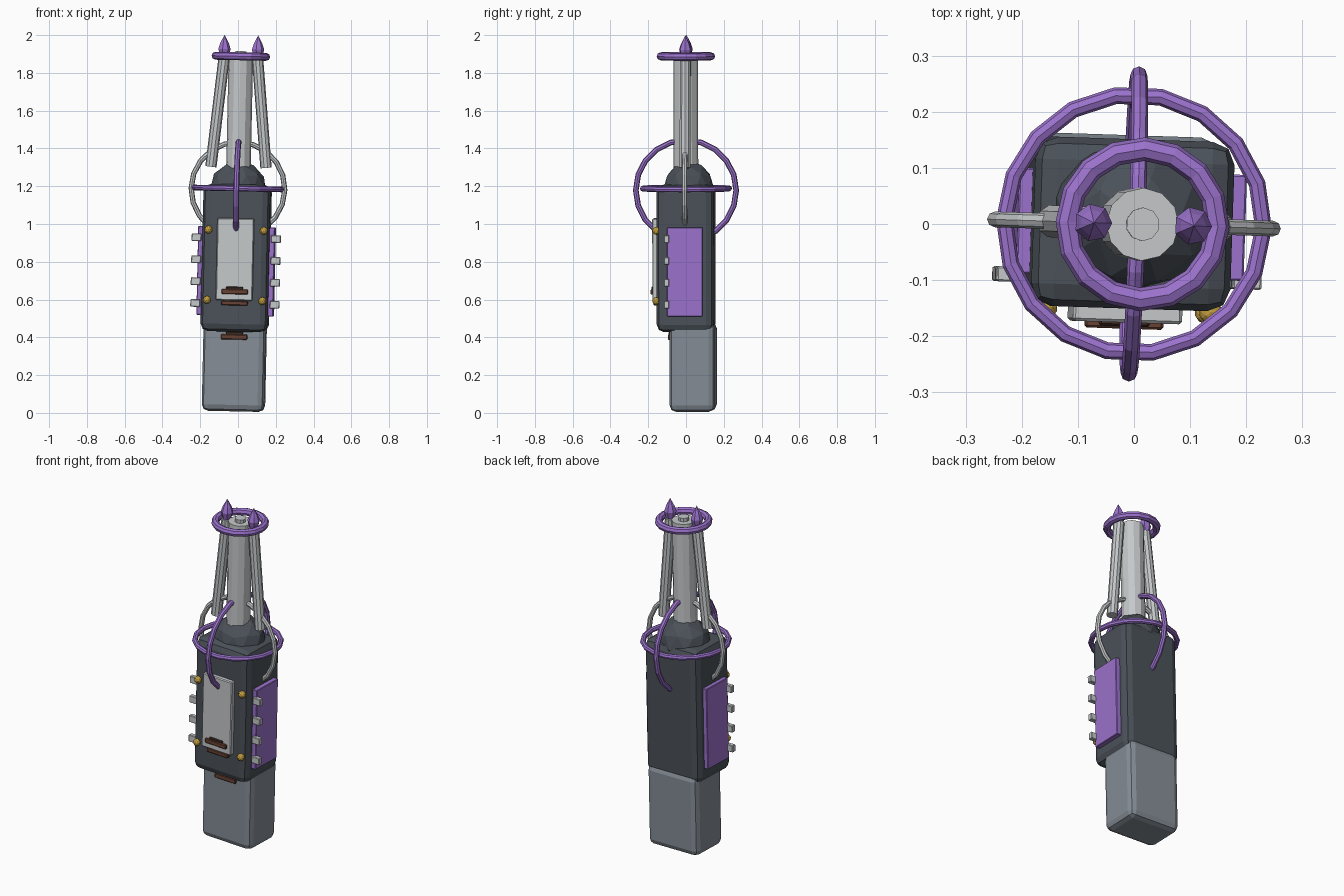
import bpy, bmesh, math
from mathutils import Matrix, Vector

if "Cube" in bpy.data.objects:
    bpy.data.objects.remove(bpy.data.objects["Cube"])

# Whole model leans very slightly about a pivot at ring height
PIVOT = Vector((0, 0, 1.19))
LEAN = (Matrix.Translation(PIVOT) @ Matrix.Rotation(math.radians(-1.9), 4, 'Z')
        @ Matrix.Rotation(math.radians(1.25), 4, 'Y') @ Matrix.Translation(-PIVOT))


def material(name, rgb):
    m = bpy.data.materials.new(name)
    m.diffuse_color = (*rgb, 1)
    m.use_nodes = True
    m.node_tree.nodes["Principled BSDF"].inputs["Base Color"].default_value = m.diffuse_color
    return m


SLATE = material("dark slate", (0.07, 0.083, 0.1))
GREY = material("mid grey", (0.235, 0.268, 0.305))
LIGHT = material("light grey", (0.56, 0.58, 0.59))
PURPLE = material("purple", (0.33, 0.17, 0.61))
GOLD = material("gold", (0.56, 0.35, 0.05))
BROWN = material("brown", (0.14, 0.054, 0.034))
DARK_BROWN = material("dark brown", (0.05, 0.025, 0.018))


def finish(bm, name, mat):
    bmesh.ops.recalc_face_normals(bm, faces=bm.faces)
    bm.transform(LEAN)
    me = bpy.data.meshes.new(name)
    bm.to_mesh(me)
    bm.free()
    me.materials.append(mat)
    ob = bpy.data.objects.new(name, me)
    bpy.context.collection.objects.link(ob)
    return ob


def box(name, lo, hi, mat, bevel=0.0, segs=1):
    lo, hi = Vector(lo), Vector(hi)
    bm = bmesh.new()
    bmesh.ops.create_cube(bm, size=1, matrix=Matrix.Translation((lo + hi) / 2)
                          @ Matrix.Diagonal((*(hi - lo), 1)))
    if bevel:
        bmesh.ops.bevel(bm, geom=bm.edges[:], offset=bevel, segments=segs,
                        profile=0.5, affect='EDGES')
    return finish(bm, name, mat)


def tube(name, a, b, r, sides, mat):
    a, b = Vector(a), Vector(b)
    rot = (b - a).to_track_quat('Z', 'Y').to_matrix().to_4x4()
    bm = bmesh.new()
    bmesh.ops.create_cone(bm, cap_ends=True, segments=sides, radius1=r, radius2=r,
                          depth=(b - a).length, matrix=Matrix.Translation((a + b) / 2) @ rot)
    return finish(bm, name, mat)


def lathe(name, profile, centre, sides, mat):
    bm = bmesh.new()
    verts = [bm.verts.new((r, 0, z)) for r, z in profile]
    edges = [bm.edges.new(p) for p in zip(verts, verts[1:])]
    bmesh.ops.spin(bm, geom=verts + edges, axis=(0, 0, 1), cent=(0, 0, 0),
                   steps=sides, angle=math.tau)
    bmesh.ops.remove_doubles(bm, verts=bm.verts, dist=1e-5)
    bm.transform(Matrix.Translation(centre))
    return finish(bm, name, mat)


def ring(name, centre, major, minor, mat, rot=Matrix.Identity(4), segs=18, sides=8):
    bm = bmesh.new()
    loops = []
    for i in range(segs):
        a = math.tau * i / segs
        loop = []
        for j in range(sides):
            b = math.tau * j / sides
            r = major + minor * math.cos(b)
            loop.append(bm.verts.new((r * math.cos(a), r * math.sin(a), minor * math.sin(b))))
        loops.append(loop)
    for i in range(segs):
        p, q = loops[i], loops[(i + 1) % segs]
        for j in range(sides):
            k = (j + 1) % sides
            bm.faces.new((p[j], q[j], q[k], p[k]))
    bm.transform(Matrix.Translation(centre) @ rot)
    return finish(bm, name, mat)


def ball(name, centre, scale, mat, subdiv=2):
    bm = bmesh.new()
    bmesh.ops.create_icosphere(bm, subdivisions=subdiv, radius=1,
                               matrix=Matrix.Translation(centre) @ Matrix.Diagonal((*scale, 1)))
    return finish(bm, name, mat)


# Handle block, main housing and dome
box("lower_block", (-0.165, -0.083, 0.008), (0.165, 0.158, 0.48), GREY, 0.034, 2)
box("main_body", (-0.179, -0.151, 0.43), (0.176, 0.151, 1.21), SLATE, 0.04, 2)
ball("dome", (0, 0.015, 1.185), (0.152, 0.135, 0.15), SLATE)

# Central barrel with cap, splayed side barrels, spikes
tube("main_barrel", (0, 0, 1.25), (0, 0, 1.895), 0.065, 12, LIGHT)
tube("barrel_cap", (0, 0, 1.89), (0, 0, 1.915), 0.03, 10, LIGHT)
for side, label in ((-1, "left"), (1, "right")):
    tube(label + "_barrel", (side * 0.146, 0, 1.30), (side * 0.088, 0, 1.885), 0.03, 10, LIGHT)
    lathe(label + "_spike", [(0, 1.875), (0.024, 1.885), (0.034, 1.925), (0.024, 1.955), (0, 2.0)],
          (side * 0.089, 0, 0), 7, PURPLE)

# Rings
ring("muzzle_ring", (0, 0, 1.888), 0.134, 0.021, PURPLE, segs=16)
ring("flat_ring", (0, 0, 1.188), 0.231, 0.015, PURPLE)
ring("upright_purple_ring", (0, 0, 1.178), 0.266, 0.015, PURPLE, Matrix.Rotation(math.pi / 2, 4, 'Y'), 20)
ring("upright_grey_ring", (0, 0, 1.185), 0.248, 0.014, LIGHT, Matrix.Rotation(math.pi / 2, 4, 'X'), 20)

# Front plate with brown slats
box("front_plate", (-0.1, -0.176, 0.595), (0.095, -0.14, 1.03), LIGHT, 0.005)
box("plate_slat", (-0.07, -0.187, 0.628), (0.07, -0.165, 0.655), BROWN, 0.004)
box("plate_slat_top", (-0.045, -0.183, 0.65), (0.045, -0.165, 0.668), DARK_BROWN, 0.004)
box("body_slat", (-0.07, -0.17, 0.569), (0.07, -0.14, 0.593), BROWN, 0.004)
box("handle_slat", (-0.07, -0.095, 0.388), (0.07, -0.07, 0.415), BROWN, 0.004)
box("handle_slat_top", (-0.045, -0.092, 0.41), (0.045, -0.07, 0.43), DARK_BROWN, 0.004)

# Gold studs, side panels and edge tabs
for side, label in ((-1, "left"), (1, "right")):
    for z in (0.595, 0.967):
        ball(label + "_stud", (side * 0.147, -0.153, z), (0.021, 0.021, 0.021), GOLD)
    xs = sorted((side * 0.17, side * 0.203))
    box(label + "_panel", (xs[0], -0.095, 0.515), (xs[1], 0.094, 0.985), PURPLE, 0.003)
    xs = sorted((side * 0.185, side * 0.236))
    for i in range(4):
        z = 0.577 + i * 0.116
        box(label + "_tab", (xs[0], -0.11, z - 0.02), (xs[1], -0.083, z + 0.02), LIGHT, 0.003)
